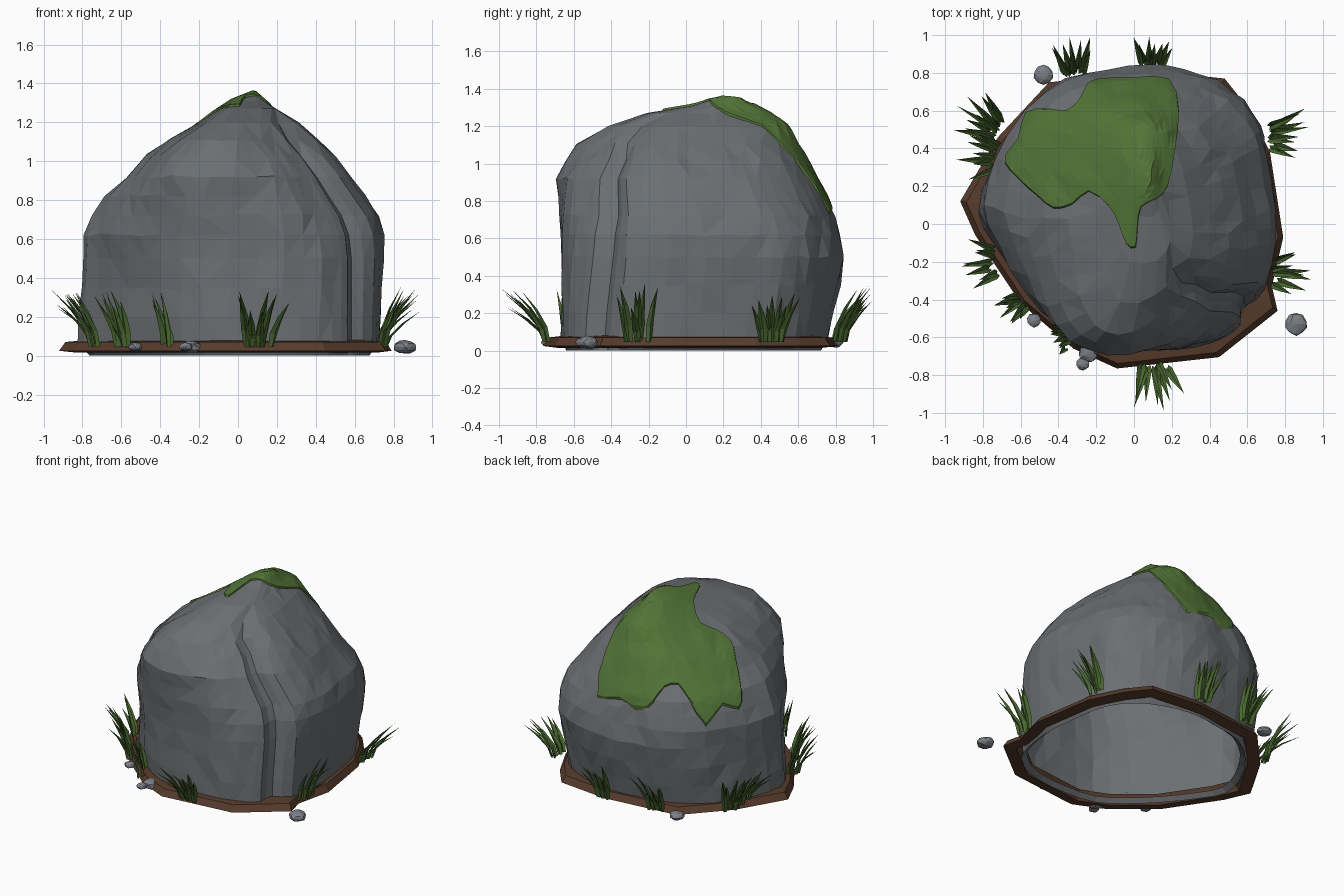
import bpy, bmesh, math, random
from mathutils import Vector
from mathutils.bvhtree import BVHTree

random.seed(4)
if "Cube" in bpy.data.objects:
    bpy.data.objects.remove(bpy.data.objects["Cube"], do_unlink=True)


def material(name, rgb):
    mat = bpy.data.materials.new(name)
    mat.use_nodes = True
    mat.diffuse_color = (*rgb, 1)
    bsdf = next(n for n in mat.node_tree.nodes if n.type == 'BSDF_PRINCIPLED')
    bsdf.inputs["Base Color"].default_value = (*rgb, 1)
    bsdf.inputs["Roughness"].default_value = 0.9
    return mat


STONE = material("stone grey", (0.15, 0.16, 0.17))
PEBBLE = material("pebble grey", (0.20, 0.215, 0.24))
MOSS = material("moss green", (0.085, 0.175, 0.038))
GRASS = material("grass green", (0.07, 0.145, 0.03))
DIRT = material("dirt brown", (0.095, 0.044, 0.025))


def finish(name, bm, mat):
    mesh = bpy.data.meshes.new(name)
    bm.to_mesh(mesh)
    bm.free()
    mesh.materials.append(mat)
    obj = bpy.data.objects.new(name, mesh)
    bpy.context.collection.objects.link(obj)
    return obj


def rounded(points):
    """Closed outline with a curved midpoint added on every side."""
    out, n = [], len(points)
    for i in range(n):
        a, b, c, d = (Vector(points[(i + k) % n]) for k in (-1, 0, 1, 2))
        out += [b, (9 * (b + c) - a - d) / 16]
    return out


def loft(bm, rings, closed=False):
    """Join rings of equal length with quads."""
    rows = [[bm.verts.new(p) for p in ring] for ring in rings]
    pairs = list(zip(rows, rows[1:])) + ([(rows[-1], rows[0])] if closed else [])
    for low, high in pairs:
        for i in range(len(low)):
            j = (i + 1) % len(low)
            bm.faces.new((low[i], low[j], high[j], high[i]))
    return rows


def ramp(table, z):
    """Linear lookup in a list of (height, value)."""
    for (z0, v0), (z1, v1) in zip(table, table[1:]):
        if z <= z1:
            return v0 + (v1 - v0) * (z - z0) / (z1 - z0)
    return table[-1][1]


# Boulder: plan outline fitted to the width and depth at each height
PLAN = [(.05, .85), (-.15, .82), (-.38, .77), (-.6, .6), (-.76, .35), (-.83, .1),
        (-.75, -.1), (-.6, -.36), (-.42, -.55), (-.2, -.67), (.1, -.68), (.35, -.66),
        (.53, -.61), (.61, -.55), (.68, -.49), (.73, -.35), (.76, -.1), (.75, .1),
        (.71, .38), (.67, .52), (.58, .66), (.44, .76), (.25, .83)]
# height, x min, x max, y min, y max
LEVELS = [(0, -.77, .68, -.65, .72), (.07, -.83, .73, -.68, .76),
          (.2, -.825, .735, -.68, .79), (.35, -.81, .745, -.675, .82),
          (.5, -.8, .755, -.67, .845), (.62, -.79, .755, -.67, .82),
          (.72, -.73, .735, -.67, .79), (.82, -.66, .665, -.67, .75),
          (.92, -.56, .595, -.665, .7), (1.02, -.45, .52, -.62, .65),
          (1.11, -.33, .44, -.56, .6), (1.2, -.19, .33, -.42, .56),
          (1.27, -.09, .2, -.2, .46), (1.31, -.03, .14, .03, .38),
          (1.355, .05, .1, .18, .27)]
# corner swell or hollow by height, for each diagonal direction in degrees
CORNERS = {225: [(0, -.07), (.5, -.01), (.72, .03), (.82, .06), (.92, .1), (1.11, .11),
                 (1.27, .04), (1.36, 0)],
           135: [(0, 0), (.5, 0), (.8, .06), (1, .04), (1.2, 0), (1.36, 0)],
           45: [(0, 0), (.6, 0), (.78, -.03), (1, -.05), (1.15, -.08), (1.27, -.05), (1.36, 0)]}
CHAMFER = [(0, 1.2), (.6, 1.08), (.93, .87), (1.2, .53), (1.4, .4)]
CLEFT = {27: .03, 28: .045, 29: .02}
outline = rounded(PLAN)
rings = []
for z, x0, x1, y0, y1 in LEVELS:
    ring = []
    for i, p in enumerate(outline):
        co = Vector((x0 + (p.x + .83) / 1.59 * (x1 - x0),
                     y0 + (p.y + .68) / 1.53 * (y1 - y0), z))
        for degrees, table in CORNERS.items():
            a = math.radians(degrees)
            out = Vector((math.cos(a), math.sin(a), 0))
            facing = max(0, out.xy.dot(p.normalized()))
            co += out * facing ** 4 * ramp(table, z)
        # softly flattened corner with a narrow cleft running down it
        if z < 1.25:
            excess = co.x - co.y - ramp(CHAMFER, z)
            push = .25 * (excess + math.hypot(excess, .12))
            if z > .05:
                push += CLEFT.get(i, 0)
            co += Vector((-push, push, 0))
        if .1 < z < 1.15 and not 24 < i < 32:
            co += Vector([random.uniform(-.008, .008) for _ in range(3)])
        ring.append(co)
    rings.append(ring)
bm = bmesh.new()
rows = loft(bm, rings)
bm.faces.new(rows[-1])
# thin lip turned inward around the open underside
lip = [bm.verts.new((v.co.x * .95, v.co.y * .95, .03)) for v in rows[0]]
for i, v in enumerate(lip):
    j = (i + 1) % len(lip)
    bm.faces.new((rows[0][j], rows[0][i], v, lip[j]))
# broader facets toward the crown
bmesh.ops.remove_doubles(bm, verts=[v for v in bm.verts if v.co.z > 1.05], dist=.06)
bmesh.ops.triangulate(bm, faces=bm.faces[:])
surface = BVHTree.FromBMesh(bm)
finish("boulder", bm, STONE)

# Moss: patch draped over the top of the boulder
PATCH = [(-.25, .74), (-.18, .77), (.0, .775), (.19, .77), (.24, .6), (.22, .4), (.18, .2),
         (.12, .13), (.04, .09), (.02, -.02), (.01, -.13), (-.04, -.11), (-.08, .0),
         (-.13, .09), (-.24, .17), (-.33, .1), (-.43, .08), (-.52, .15), (-.66, .28),
         (-.69, .36), (-.62, .45), (-.58, .59), (-.45, .61), (-.36, .6), (-.29, .66)]
centre = Vector((-.08, .42))


def drape(p, lift):
    hit, normal, _, _ = surface.ray_cast(Vector((p.x, p.y, 3)), Vector((0, 0, -1)))
    if hit is None:
        hit, normal, _, _ = surface.find_nearest(Vector((p.x, p.y, .7)))
    return hit + normal * lift * (1 if normal.z > 0 else -1)


steps = [1, .975] + [k / 14 for k in range(13, 0, -1)]
edge = rounded(PATCH)
bm = bmesh.new()
rows = loft(bm, [[drape(centre.lerp(p, s), -.006 if s == 1 else .011) for p in edge]
                 for s in steps])
bm.faces.new(rows[-1])
bmesh.ops.triangulate(bm, faces=bm.faces[:])
bmesh.ops.recalc_face_normals(bm, faces=bm.faces[:])
finish("moss_patch", bm, MOSS)

# Dirt ring: angular collar around the foot
COLLAR = [(-.92, .12), (-.84, -.06), (-.6, -.42), (-.32, -.66), (-.09, -.765), (.45, -.705),
          (.76, -.46), (.73, -.33), (.79, -.07), (.72, .38), (.6, .62), (.48, .77),
          (.1, .81), (-.45, .75), (-.72, .46)]


def collar(scale, z):
    return [Vector((x * scale, y * scale, z)) for x, y in COLLAR]


bm = bmesh.new()
loft(bm, [collar(.9, .015), collar(1, .025), collar(.965, .07), collar(.85, .08)], True)
bmesh.ops.recalc_face_normals(bm, faces=bm.faces[:])
finish("dirt_ring", bm, DIRT)


# Grass: tufts of folded, arching blades
def blade(bm, base, angle, reach, height, width):
    out = Vector((math.cos(angle), math.sin(angle), 0))
    side = Vector((-out.y, out.x, 0))
    rows = []
    for t, w in ((0, .6), (.3, 1), (.65, .7)):
        mid = base + out * reach * t ** 1.7 + Vector((0, 0, height * t))
        half = side * width * w / 2
        fold = out * width * .3
        rows.append([bm.verts.new(p) for p in (mid - half, mid + fold, mid + half)])
    tip = bm.verts.new(base + out * reach + Vector((0, 0, height)))
    for low, high in zip(rows, rows[1:]):
        for i in (0, 1):
            bm.faces.new((low[i], low[i + 1], high[i + 1], high[i]))
    for i in (0, 1):
        bm.faces.new((rows[-1][i], rows[-1][i + 1], tip))


# x, y, heading in degrees, reach
TUFTS = [(-.31, .8, 95, .2), (.09, .83, 85, .17), (.72, .47, 5, .21), (.74, -.25, 0, .21),
         (.1, -.75, -82, .25), (-.59, -.41, 215, .15), (-.36, -.59, 200, .08),
         (-.74, -.2, 185, .17), (-.73, .36, 175, .2), (-.72, .5, 145, .25)]
BLADES = 8
for n, (x, y, heading, reach) in enumerate(TUFTS):
    bm = bmesh.new()
    a = math.radians(heading)
    for i in range(BLADES):
        f = i / (BLADES - 1) * 2 - 1
        base = Vector((x - math.sin(a) * f * .05, y + math.cos(a) * f * .05, .045))
        base += Vector((random.uniform(-.02, .02), random.uniform(-.02, .02), 0))
        size = 1 if i == BLADES // 2 else random.uniform(.5, .95)
        blade(bm, base, a + f * .45, reach * size,
              random.uniform(.18, .31), random.uniform(.035, .05))
    finish(f"grass_tuft_{n + 1}", bm, GRASS)

# Pebbles: squashed, roughened stones
for n, (x, y, r) in enumerate([(-.48, .79, .05), (.86, -.53, .06), (-.53, -.51, .038),
                               (-.24, -.68, .055), (-.27, -.74, .036)]):
    bm = bmesh.new()
    bmesh.ops.create_icosphere(bm, subdivisions=2, radius=r)
    for v in bm.verts:
        v.co *= random.uniform(.88, 1.08)
        v.co = Vector((v.co.x + x, v.co.y + y, v.co.z * .6 + .045))
    finish(f"pebble_{n + 1}", bm, PEBBLE)
